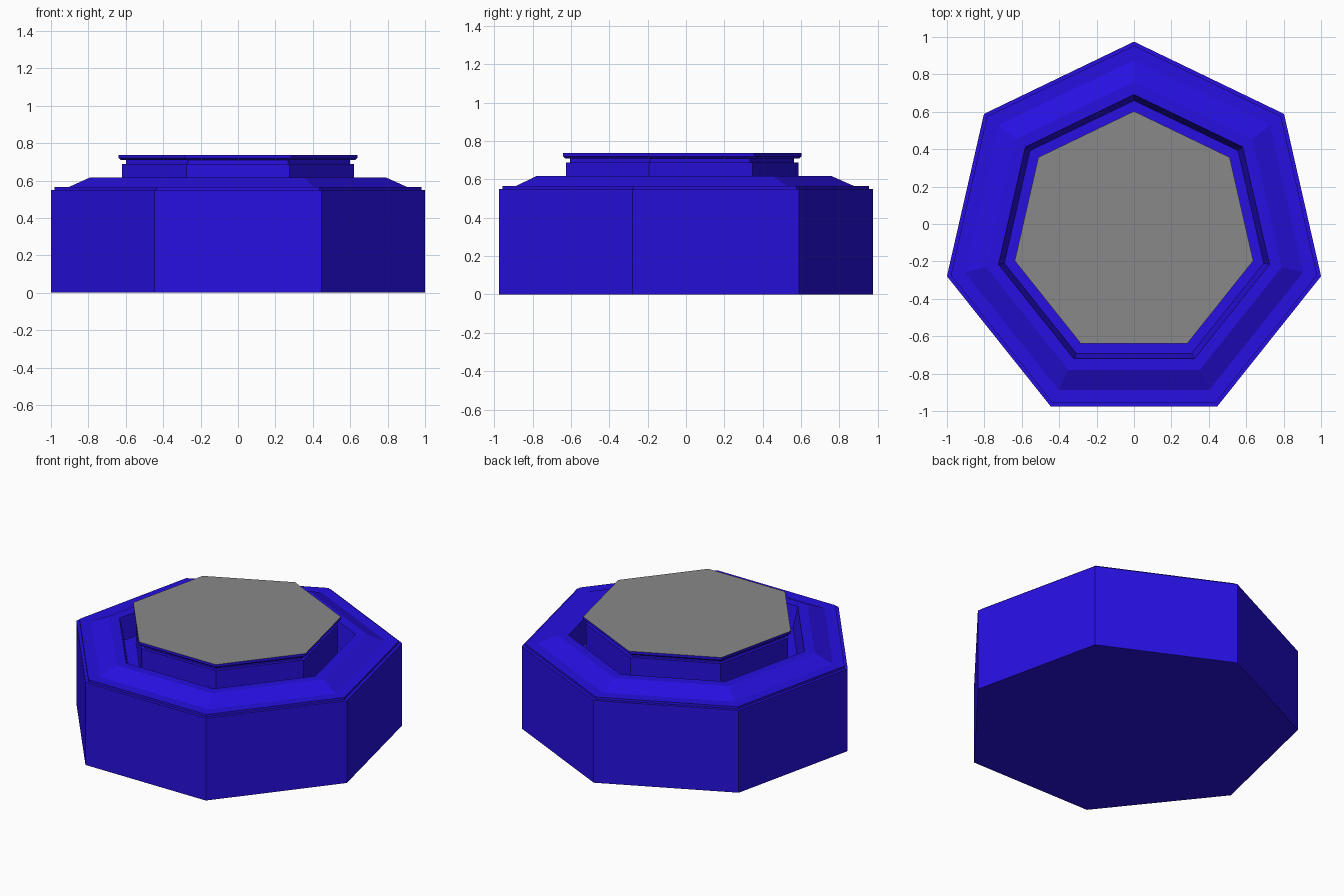
import bpy
import bmesh
from math import cos, sin, pi, tau

SIDES = 7
CENTRE_Y = -0.051  # shifts the heptagon so its bounds are centred

cube = bpy.data.objects.get("Cube")
if cube:
    bpy.data.objects.remove(cube, do_unlink=True)


def make_material(name, colour):
    mat = bpy.data.materials.new(name)
    mat.use_nodes = True
    mat.diffuse_color = colour
    mat.node_tree.nodes["Principled BSDF"].inputs["Base Color"].default_value = colour
    return mat


def seven_sided(name, profile, *materials):
    """Stack heptagon rings from (radius, height) pairs and cap both ends."""
    bm = bmesh.new()
    rings = []
    for radius, z in profile:
        angles = [pi / 2 + tau * i / SIDES for i in range(SIDES)]
        rings.append([bm.verts.new((radius * cos(a), radius * sin(a) + CENTRE_Y, z))
                      for a in angles])
    for low, high in zip(rings, rings[1:]):
        for i in range(SIDES):
            j = (i + 1) % SIDES
            bm.faces.new((low[i], low[j], high[j], high[i]))
    bm.faces.new(rings[0][::-1])
    top = bm.faces.new(rings[-1])
    top.material_index = len(materials) - 1
    mesh = bpy.data.meshes.new(name)
    bm.to_mesh(mesh)
    bm.free()
    for mat in materials:
        mesh.materials.append(mat)
    obj = bpy.data.objects.new(name, mesh)
    bpy.context.collection.objects.link(obj)
    return obj


blue = make_material("deep blue", (0.02, 0.005, 0.75, 1))
grey = make_material("mid grey", (0.25, 0.25, 0.25, 1))

# Housing: straight walls, small step, sloped shoulder, and sunken groove
seven_sided("housing", [(1.026, 0), (1.026, 0.55), (1.005, 0.55), (1.005, 0.565),
                        (0.928, 0.565), (0.81, 0.617), (0.743, 0.617),
                        (0.711, 0.475)], blue)

# Button stem rising out of the groove, with a narrow waist
seven_sided("button_stem", [(0.637, 0.475), (0.637, 0.688),
                            (0.615, 0.688), (0.615, 0.712)], blue)

# Button cap: chamfered blue rim with a grey upper face
seven_sided("button_cap", [(0.642, 0.71), (0.654, 0.72), (0.654, 0.737)], blue, grey)
